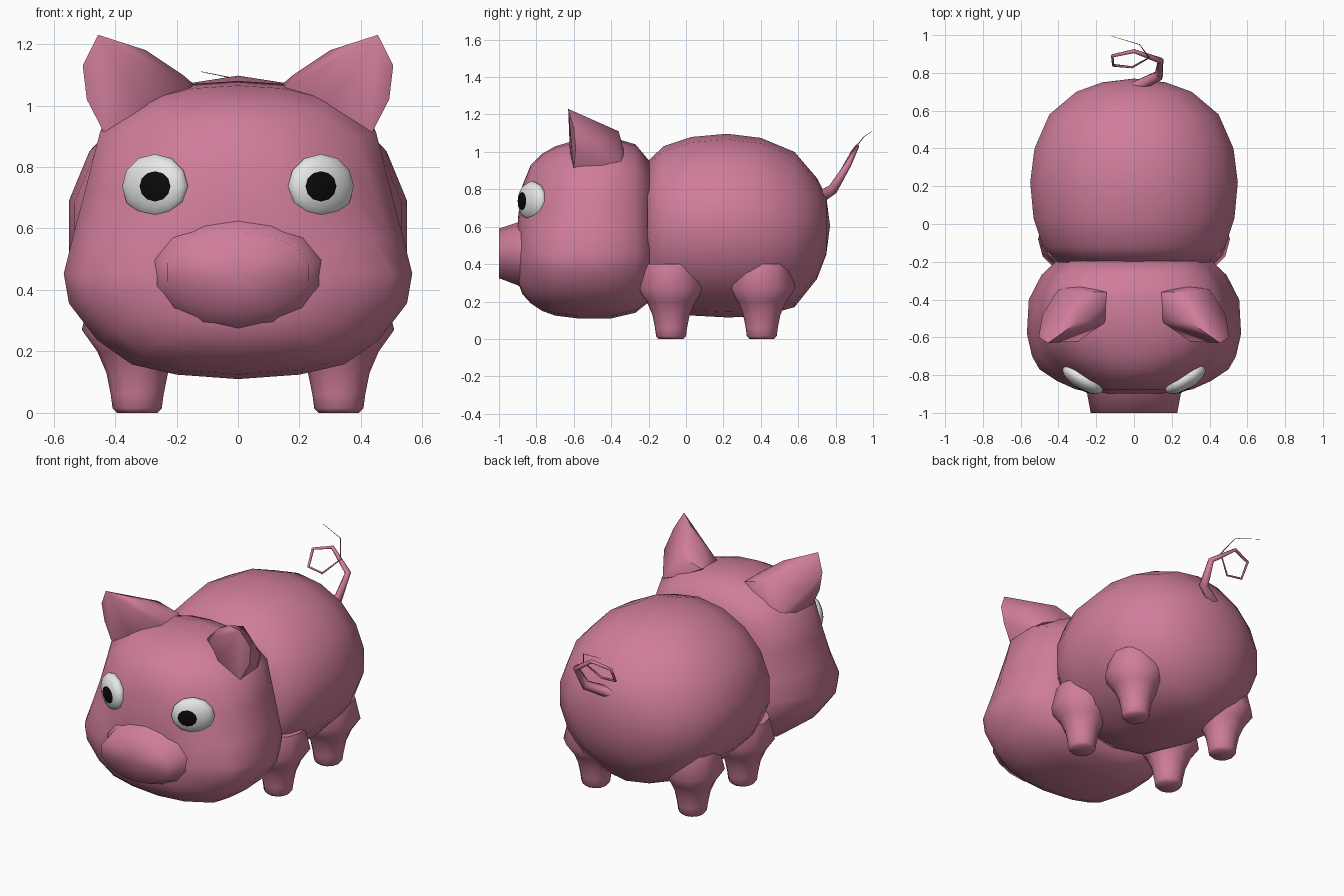
import bpy, bmesh, math
from mathutils import Vector

if "Cube" in bpy.data.objects:
    bpy.data.objects.remove(bpy.data.objects["Cube"])


def material(name, rgb):
    m = bpy.data.materials.new(name)
    m.diffuse_color = (*rgb, 1)
    m.use_nodes = True
    m.node_tree.nodes["Principled BSDF"].inputs["Base Color"].default_value = m.diffuse_color
    return m


PINK = material("pink skin", (0.63, 0.205, 0.33))
WHITE = material("eye white", (0.8, 0.8, 0.8))
BLACK = material("pupil black", (0.003, 0.003, 0.003))


def finish(bm, name, mats=(PINK,), angle=None):
    bmesh.ops.recalc_face_normals(bm, faces=bm.faces)
    for f in bm.faces:
        f.smooth = True
    me = bpy.data.meshes.new(name)
    bm.to_mesh(me)
    bm.free()
    ob = bpy.data.objects.new(name, me)
    bpy.context.collection.objects.link(ob)
    for m in mats:
        me.materials.append(m)
    if angle:
        bpy.ops.object.select_all(action='DESELECT')
        ob.select_set(True)
        bpy.context.view_layer.objects.active = ob
        bpy.ops.object.shade_smooth_by_angle(angle=math.radians(angle))
    return ob


def bridge(bm, rings):
    for a, b in zip(rings, rings[1:]):
        n = len(a)
        for i in range(n):
            j = (i + 1) % n
            bm.faces.new((a[i], a[j], b[j], b[i]))


def loft(name, half, stations, caps, angle=None):
    """Skin along y; half = right side outline (width, height fractions);
    stations = (y, half width, bottom, top, pinch of the upper part)."""
    outline = half + [(-u, v) for u, v in half[-2:0:-1]]
    bm = bmesh.new()
    rings = []
    for y, w, zb, zt, pinch in stations:
        rings.append([bm.verts.new((u * w * (1 - pinch * max(0, v - 0.36)), y, zb + v * (zt - zb)))
                      for u, v in outline])
    bridge(bm, rings)
    for ring, y in zip((rings[0], rings[-1]), caps):
        mid = sum((v.co for v in ring), Vector()) / len(ring)
        c = bm.verts.new((0, y, mid.z))
        for i in range(len(ring)):
            bm.faces.new((ring[i], ring[(i + 1) % len(ring)], c))
    return finish(bm, name, angle=angle)


def half_ellipse(n):
    return [(math.sin(math.pi * i / n), 0.5 - 0.5 * math.cos(math.pi * i / n)) for i in range(n + 1)]


# Barrel body
loft("body", half_ellipse(9), [
    (-0.205, 0.41, 0.20, 0.95, 0), (-0.12, 0.49, 0.15, 1.03, 0), (0.03, 0.54, 0.125, 1.08, 0),
    (0.22, 0.558, 0.115, 1.097, 0), (0.40, 0.535, 0.12, 1.075, 0), (0.58, 0.455, 0.17, 1.0, 0),
    (0.70, 0.31, 0.32, 0.86, 0), (0.75, 0.17, 0.45, 0.76, 0)], (-0.205, 0.77))

# Pear-shaped head
pear = [(0, 0), (.35, .015), (.61, .05), (.81, .134), (.97, .258), (1, .36), (.94, .5),
        (.87, .66), (.79, .845), (.54, .95), (.26, .99), (0, 1)]
loft("head", pear, [
    (-0.195, 0.41, 0.20, 0.95, 0), (-0.27, 0.49, 0.14, 1.04, 0), (-0.40, 0.557, 0.11, 1.08, 0),
    (-0.58, 0.567, 0.11, 1.065, 0), (-0.70, 0.54, 0.125, 1.03, 0.2), (-0.77, 0.50, 0.15, 0.99, 0.5),
    (-0.83, 0.41, 0.19, 0.93, 0.5), (-0.875, 0.31, 0.24, 0.82, 0.5),
    (-0.897, 0.20, 0.30, 0.66, 0.3)], (-0.195, -0.90))

# Snout
loft("snout", half_ellipse(7), [
    (-0.84, 0.33, 0.21, 0.69, 0), (-0.895, 0.255, 0.285, 0.625, 0),
    (-1.0, 0.235, 0.325, 0.59, 0)], (-0.84, -1.0))

EAR = [(.28, -.62, .98), (.43, -.60, .90), (.492, -.59, 1.02), (.505, -.60, 1.13), (.455, -.63, 1.23),
       (.30, -.52, 1.18), (.18, -.45, 1.10), (.145, -.36, 1.07), (.145, -.52, 1.05), (.29, -.36, 1.11),
       (.28, -.33, 1.0), (.40, -.345, .95), (.485, -.48, 1.05), (.44, -.44, .93), (.2, -.5, .95)]

for side, s in (("right", 1), ("left", -1)):
    # Ear: a pointed shell with a flat front
    bm = bmesh.new()
    for x, y, z in EAR:
        bm.verts.new((s * x, y, z))
    res = bmesh.ops.convex_hull(bm, input=bm.verts)
    bmesh.ops.delete(bm, geom=[v for v in bm.verts if not v.link_faces], context='VERTS')
    finish(bm, "ear_" + side, angle=50)

    # Eye: flattened ball slanted along the face, pole cap coloured as pupil
    bm = bmesh.new()
    bmesh.ops.create_uvsphere(bm, u_segments=12, v_segments=13, radius=1)
    for f in bm.faces:
        f.material_index = 1 if f.calc_center_median().z > math.cos(math.radians(27.7)) else 0
    for v in bm.verts:
        x, y, z = v.co
        v.co = (s * (0.27 + 0.108 * x), -0.822 - 0.062 * z + 0.048 * x, 0.737 + 0.106 * y)
    finish(bm, "eye_" + side, (WHITE, BLACK))

    # Legs: short turned stumps flaring into the belly
    for end, cy in (("front", -0.08), ("rear", 0.405)):
        bm = bmesh.new()
        rings = []
        for r, z in ((.066, 0), (.08, .015), (.086, .06), (.10, .13), (.13, .20), (.18, .27), (.15, .4)):
            rings.append([bm.verts.new((s * 0.328 + r * math.cos(a), cy + r * math.sin(a), z))
                          for a in (2 * math.pi * i / 12 for i in range(12))])
        bridge(bm, rings)
        bm.faces.new(rings[0])
        bm.faces.new(rings[-1])
        finish(bm, f"{end}_leg_{side}", angle=60)

# Curly tail tapering to a thin tip
path = [(0, .72, .76, .032), (.13, .785, .80, .028), (.14, .865, .93, .018), (0, .915, 1.03, .011),
        (-.115, .89, 1.0, .009), (-.11, .84, .91, .008), (-.01, .83, .90, .006), (.08, .88, .99, .004),
        (.03, .95, 1.08, .002), (-.12, .995, 1.11, .001)]
cu = bpy.data.curves.new("tail", 'CURVE')
cu.dimensions = '3D'
cu.bevel_depth = 1.0
cu.bevel_resolution = 1
cu.use_fill_caps = True
sp = cu.splines.new('POLY')
sp.points.add(len(path) - 1)
for p, (x, y, z, r) in zip(sp.points, path):
    p.co = (x, y, z, 1)
    p.radius = r
cu.materials.append(PINK)
tail = bpy.data.objects.new("tail", cu)
bpy.context.collection.objects.link(tail)
bpy.ops.object.select_all(action='DESELECT')
tail.select_set(True)
bpy.context.view_layer.objects.active = tail
bpy.ops.object.convert(target='MESH')
